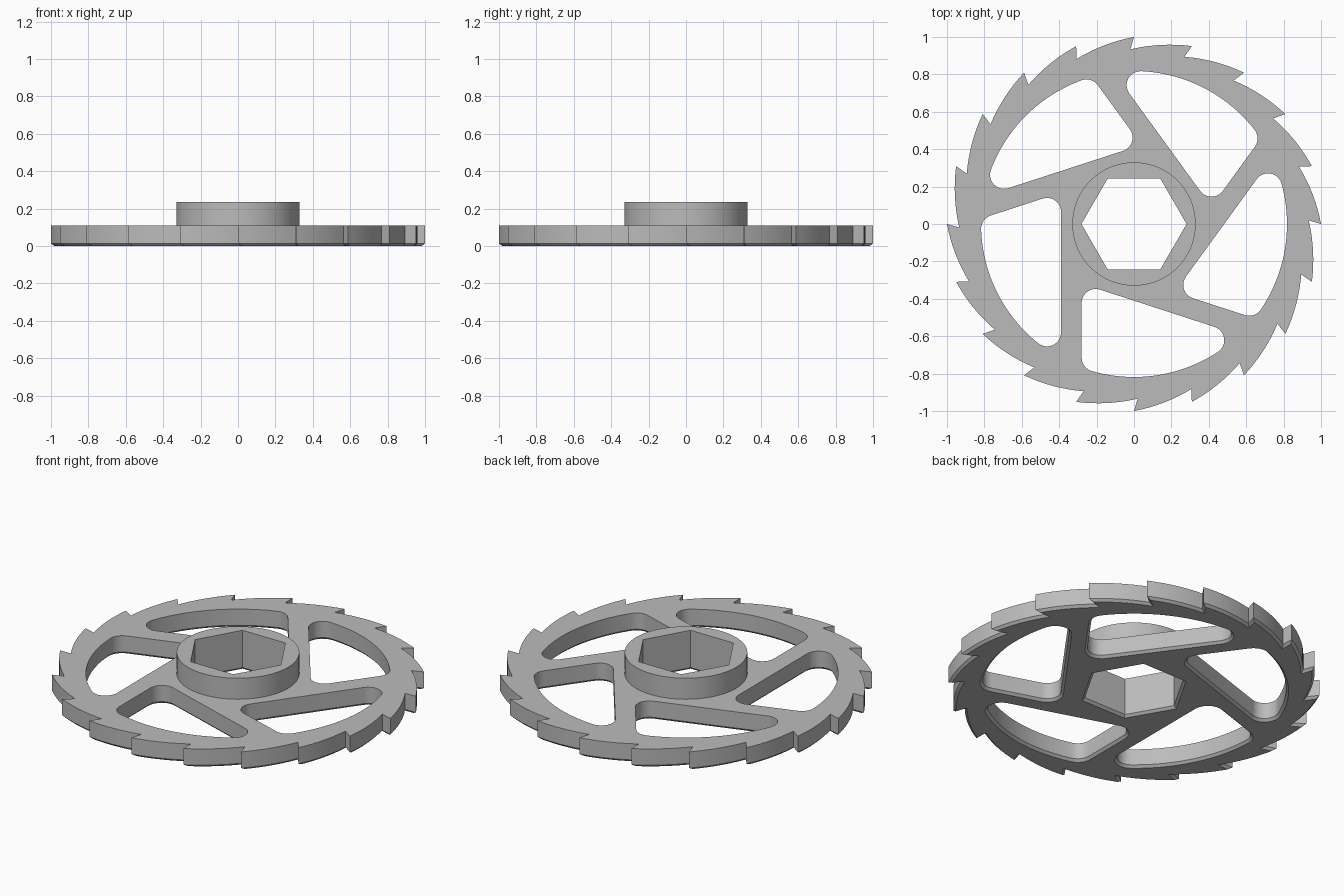
import bpy
import bmesh
from math import cos, sin, pi, radians, sqrt, atan2
from mathutils import Vector, Matrix

if "Cube" in bpy.data.objects:
    bpy.data.objects.remove(bpy.data.objects["Cube"])

TEETH, WINDOWS = 20, 5
PLATE_Z, HUB_Z, CHAMFER = 0.11, 0.235, 0.014
HUB_R, HEX_R = 0.33, 0.281
RIM_R, CORNER_R = 0.818, 0.075


def polar(r, a):
    return Vector((r * cos(a), r * sin(a)))


def arc(centre, r, a0, a1, n):
    return [centre + polar(r, a0 + (a1 - a0) * i / n) for i in range(n + 1)]


def tooth_outline():
    """Counter-clockwise saw teeth with bulged backs and undercut notches."""
    pts, step = [], 2 * pi / TEETH
    for k in range(TEETH):
        tip = polar(1.0, k * step)
        notch = polar(0.934, (k + 1) * step + radians(1.2))
        chord = notch - tip
        out = Vector((chord.y, -chord.x)).normalized()
        for i in range(9):
            s = i / 8
            pts.append(tip + chord * s + out * 0.06 * s * (1 - s))
    return pts


def window_outline():
    """Rounded opening between two slanted spokes and the rim."""
    left = -0.28 + CORNER_R
    n = polar(1, radians(252))
    along = Vector((-n.y, n.x))
    d = 0.39 + CORNER_R
    r = RIM_R - CORNER_R
    inner = Vector((left, (d - n.x * left) / n.y))
    rim_left = Vector((left, -sqrt(r * r - left * left)))
    rim_right = n * d + along * sqrt(r * r - d * d)
    a_left = atan2(rim_left.y, rim_left.x)
    a_right = atan2(rim_right.y, rim_right.x)
    pts = arc(inner, CORNER_R, radians(72), pi, 10)
    pts += arc(rim_left, CORNER_R, -pi, a_left, 6)
    pts += arc(Vector((0, 0)), RIM_R, a_left, a_right, 24)[1:-1]
    pts += arc(rim_right, CORNER_R, a_right, radians(72), 12)
    return pts


def offset(pts, d):
    """Shift a counter-clockwise outline inward by d with mitred corners."""
    result = []
    for i, p in enumerate(pts):
        e0 = (p - pts[i - 1]).normalized()
        e1 = (pts[(i + 1) % len(pts)] - p).normalized()
        n0, n1 = Vector((-e0.y, e0.x)), Vector((-e1.y, e1.x))
        result.append(p + (n0 + n1) * d / (1 + n0.dot(n1)))
    return result


bm = bmesh.new()


def ring(pts, z):
    verts = [bm.verts.new((p.x, p.y, z)) for p in pts]
    return [bm.edges.new((v, verts[(i + 1) % len(verts)])) for i, v in enumerate(verts)]


def wall(low, high):
    for a, b in zip(low, high):
        bm.faces.new((a.verts[0], a.verts[1], b.verts[1], b.verts[0]))


def chamfered_wall(pts, top, inset):
    """Wall with a bevel at its bottom edge; returns bottom and top rings."""
    rings = [ring(offset(pts, inset), 0), ring(pts, CHAMFER), ring(pts, top)]
    wall(rings[0], rings[1])
    wall(rings[1], rings[2])
    return rings[0], rings[2]


def cap(*loops):
    bmesh.ops.triangle_fill(bm, use_beauty=True, use_dissolve=False,
                            edges=[e for loop in loops for e in loop],
                            normal=(0, 0, 1))


# Toothed rim and spoke windows
bottoms, tops = [], []
outlines = [(tooth_outline(), CHAMFER)]
for k in range(WINDOWS):
    turn = Matrix.Rotation(2 * pi * k / WINDOWS, 2)
    outlines.append(([turn @ p for p in window_outline()], -CHAMFER))
for pts, inset in outlines:
    low, high = chamfered_wall(pts, PLATE_Z, inset)
    bottoms.append(low)
    tops.append(high)

# Hexagonal bore and round hub
origin = Vector((0, 0))
hex_low, hex_high = chamfered_wall(arc(origin, HEX_R, 0, 2 * pi, 6)[:-1], HUB_Z, -CHAMFER)
hub_pts = arc(origin, HUB_R, 0, 2 * pi, 72)[:-1]
hub_low, hub_high = ring(hub_pts, PLATE_Z), ring(hub_pts, HUB_Z)
wall(hub_low, hub_high)

# Flat faces
cap(*bottoms, hex_low)
cap(*tops, hub_low)
cap(hub_high, hex_high)
bmesh.ops.recalc_face_normals(bm, faces=bm.faces[:])

mesh = bpy.data.meshes.new("ratchet_wheel")
bm.to_mesh(mesh)
bm.free()
wheel = bpy.data.objects.new("ratchet_wheel", mesh)
bpy.context.collection.objects.link(wheel)

# Grey metal
grey = bpy.data.materials.new("grey")
grey.use_nodes = True
colour = (0.5, 0.5, 0.5, 1)
grey.diffuse_color = colour
grey.node_tree.nodes["Principled BSDF"].inputs["Base Color"].default_value = colour
mesh.materials.append(grey)

bpy.context.view_layer.objects.active = wheel
wheel.select_set(True)
bpy.ops.object.shade_smooth_by_angle(angle=radians(30))
